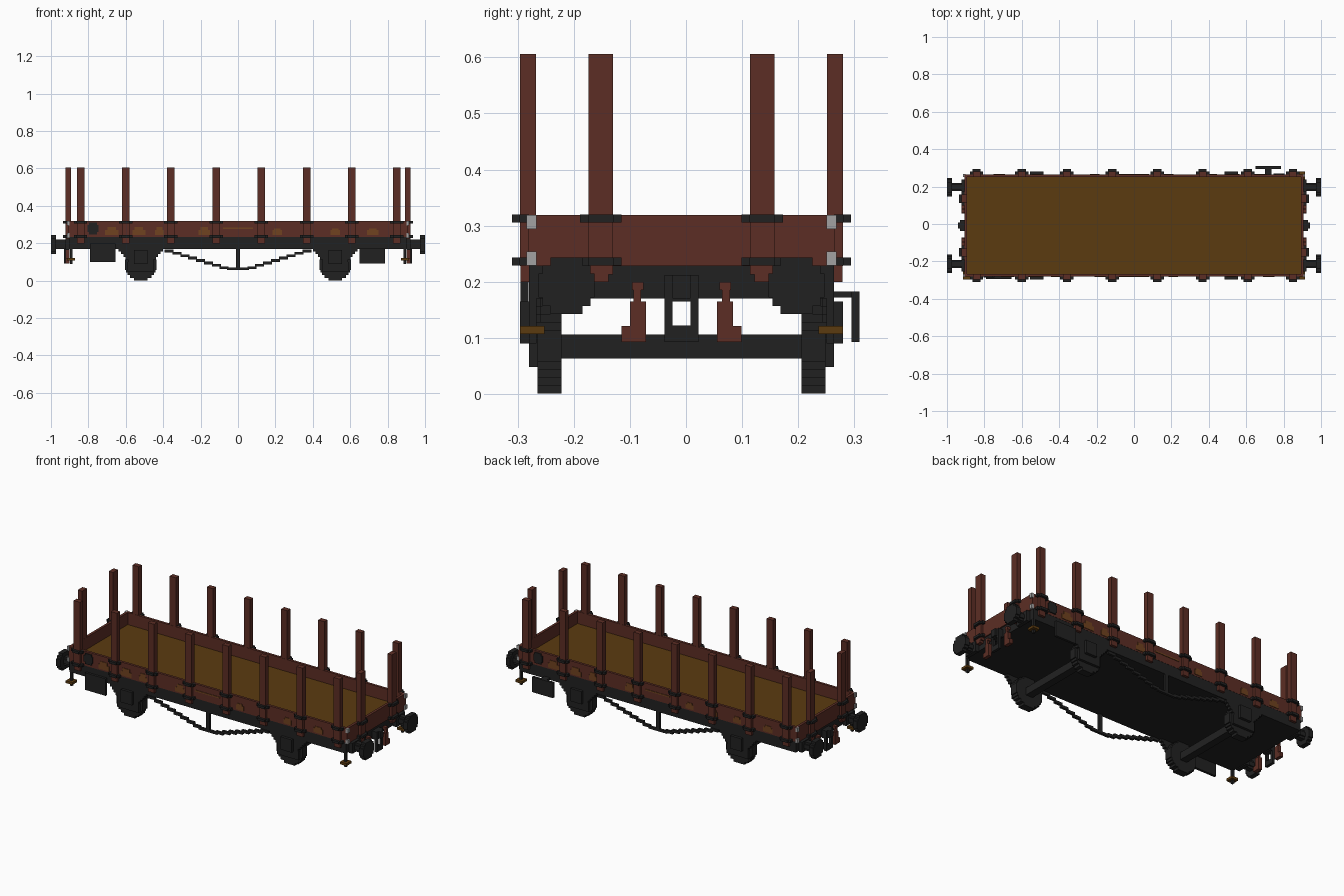
import bpy, bmesh, math
from mathutils import Vector

YC = -0.008          # wagon centre line
ROW = 0.0142         # block step size


def mat(name, col):
    m = bpy.data.materials.new(name)
    m.diffuse_color = (*col, 1)
    return m


RED = mat("oxide red", (0.107, 0.027, 0.018))
DARK = mat("charcoal", (0.0155, 0.0155, 0.0155))
WOOD = mat("floor brown", (0.105, 0.043, 0.005))
RUST = mat("rust orange", (0.16, 0.055, 0.014))
GREY = mat("light grey", (0.36, 0.36, 0.36))


def build(name, material, boxes):
    """One object from boxes (x0, x1, y0, y1, z0, z1), y measured from the centre line."""
    bm = bmesh.new()
    for x0, x1, y0, y1, z0, z1 in boxes:
        vs = bmesh.ops.create_cube(bm, size=1)["verts"]
        size = Vector((abs(x1 - x0), abs(y1 - y0), abs(z1 - z0)))
        bmesh.ops.scale(bm, vec=size, verts=vs)
        mid = Vector(((x0 + x1) / 2, (y0 + y1) / 2 + YC, (z0 + z1) / 2))
        bmesh.ops.translate(bm, vec=mid, verts=vs)
    me = bpy.data.meshes.new(name)
    bm.to_mesh(me)
    bm.free()
    me.materials.append(material)
    ob = bpy.data.objects.new(name, me)
    bpy.context.collection.objects.link(ob)
    return ob


def flip(boxes, x=False, y=False):
    """Boxes plus their mirrored copies."""
    out = list(boxes)
    if x:
        out += [(-b, -a, c, d, e, f) for a, b, c, d, e, f in out]
    if y:
        out += [(a, b, -d, -c, e, f) for a, b, c, d, e, f in out]
    return out


def disc(axis, c, r, z, d0, d1, rows):
    """Stepped disc: stacked rows, with its axis along x or y."""
    out, h = [], 2 * r / rows
    for i in range(rows):
        z0 = z - r + i * h
        w = math.sqrt(max(r * r - (z0 + h / 2 - z) ** 2, 0))
        w = max(round(w / ROW * 2) * ROW / 2, ROW)
        w = min(w, r)
        if axis == "y":
            out.append((c - w, c + w, d0, d1, z0, z0 + h))
        else:
            out.append((d0, d1, c - w, c + w, z0, z0 + h))
    return out


# body: underframe, floor and low walls
build("underframe", DARK, [(-0.9, 0.9, -0.272, 0.272, 0.17, 0.234)])
build("floor", WOOD, [(-0.892, 0.892, -0.258, 0.258, 0.234, 0.248)])
build("side_walls", RED, flip([(-0.907, 0.907, 0.258, 0.273, 0.234, 0.319)], y=True))
build("end_walls", RED, flip([(0.892, 0.907, -0.258, 0.258, 0.228, 0.319)], x=True))

# stakes along the sides and ends, with their clamps
xs = [-0.842 + i * 0.2417 for i in range(8)]
posts, clamps = [], []
for x in xs:
    posts += [(x - 0.02, x + 0.02, 0.259, 0.288, 0.228, 0.606),
              (x - 0.02, x + 0.02, 0.259, 0.287, 0.2, 0.228)]
    for z in (0.306, 0.229):
        clamps += [(x - 0.036, x + 0.036, 0.272, 0.290, z, z + ROW),
                   (x - 0.022, x + 0.022, 0.288, 0.302, z, z + ROW)]
build("side_stakes", RED, flip(posts, y=True))
build("side_clamps", DARK, flip(clamps, y=True))
posts = [(0.893, 0.921, 0.122, 0.166, 0.228, 0.606),
         (0.9, 0.921, 0.122, 0.166, 0.213, 0.228),
         (0.9, 0.921, 0.13, 0.158, 0.2, 0.213)]
clamps = []
for z in (0.306, 0.229):
    clamps += [(0.905, 0.923, 0.107, 0.181, z, z + ROW),
               (0.921, 0.935, 0.121, 0.167, z, z + ROW)]
build("end_stakes", RED, flip(posts, x=True, y=True))
build("end_clamps", DARK, flip(clamps, x=True, y=True))

# corner fittings
build("corner_fittings", GREY, flip(
    [(0.9, 0.914, 0.258, 0.276, z, z + 0.025) for z in (0.294, 0.229)], x=True, y=True))

# rust patches and the dark round badge, turned half round for the far side
patches = []
for i, (x, w) in enumerate([(-0.675, 0.035), (-0.53, 0.035), (-0.42, 0.025), (-0.18, 0.03),
                            (0.0, 0.08), (0.21, 0.025), (0.37, 0.02), (0.52, 0.025),
                            (0.72, 0.03)]):
    if w > 0.05:
        patches.append((x - w, x + w, -0.276, -0.27, 0.276, 0.284))
        continue
    patches += [(x - w, x + w, -0.276, -0.27, 0.243, 0.27),
                (x - w * 0.65, x + w * 0.65, -0.276, -0.27, 0.27, 0.288 if i < 5 else 0.28)]
turn = lambda bs: bs + [(-b, -a, -d, -c, e, f) for a, b, c, d, e, f in bs]
build("rust_patches", RUST, turn(patches))
build("round_badge", DARK, turn(disc("y", -0.775, 0.031, 0.279, -0.279, -0.27, 5)))

# buffers
buf = disc("x", 0.205, 0.05, 0.193, 0.972, 1.0, 7)
buf += disc("x", 0.205, 0.025, 0.195, 0.92, 0.972, 4)
buf += [(0.9, 0.922, 0.165, 0.245, 0.165, 0.226)]
build("buffers", DARK, flip(buf, x=True, y=True))

# wheels, axles, leaf springs and axle boxes
wheels, axles, springs = [], [], []
for cx in (-0.52, 0.52):
    wheels += disc("y", cx, 0.085, 0.086, 0.214, 0.257, 12)
    axles.append((cx - 0.022, cx + 0.022, -0.215, 0.215, 0.063, 0.106))
    for i in range(5):
        w = 0.118 - i * 0.0125
        springs.append((cx - w, cx + w, 0.25, 0.272, 0.156 - i * ROW, 0.1705 - i * ROW))
    springs += [(cx - 0.07, cx + 0.07, 0.255, 0.272, 0.048, 0.1),
                (cx - 0.036, cx + 0.036, 0.27, 0.288, 0.09, 0.165)]
build("wheels", DARK, flip(wheels, y=True))
build("axles", DARK, axles)
build("springs_and_axle_boxes", DARK, flip(springs, y=True))

# stepped truss rods with a middle strut
rod = [(-0.06, 0.06, 0.258, 0.272, 0.056, 0.07), (-0.012, 0.012, 0.258, 0.272, 0.06, 0.175)]
n = 8
for i in range(n):
    x0, z0 = 0.05 + i * 0.042, 0.062 + i * 0.0128
    rod += [(s * x0, s * (x0 + 0.048), 0.258, 0.272, z0, z0 + 0.015) for s in (1, -1)]
build("truss_rods", DARK, flip(rod, y=True))

# hanging side panels, one on each side
build("front_panel", DARK, [(-0.79, -0.655, -0.287, -0.273, 0.1, 0.2)])
build("rear_panel", DARK, [(0.65, 0.785, 0.303, 0.317, 0.093, 0.183),
                           (0.7, 0.735, 0.27, 0.304, 0.172, 0.183)])

# coupling hook and link ring
hook = [(0.9, 0.93, -0.03, 0.03, 0.165, 0.212),
        (0.914, 0.942, -0.016, 0.016, 0.17, 0.212),
        (0.914, 0.93, -0.03, 0.03, 0.093, 0.122),
        (0.914, 0.93, -0.03, -0.016, 0.12, 0.17),
        (0.914, 0.93, 0.016, 0.03, 0.12, 0.17)]
build("couplings", DARK, flip(hook, x=True))

# air hoses
hose = [(0.9, 0.921, 0.068, 0.088, 0.185, 0.2),
        (0.907, 0.921, 0.072, 0.086, 0.12, 0.19),
        (0.9, 0.921, 0.063, 0.092, 0.107, 0.165),
        (0.9, 0.921, 0.063, 0.107, 0.093, 0.121)]
build("air_hoses", RED, flip(hose, x=True, y=True))

# corner steps on hangers
hangers, treads = [], []
for sx, sy in ((1, 1), (1, -1), (-1, -1)):
    hangers.append((sx * 0.885, sx * 0.899, sy * 0.258, sy * 0.272, 0.09, 0.175))
    treads.append((sx * 0.871, sx * 0.914, sy * 0.244, sy * 0.288, 0.107, 0.121))
build("step_hangers", DARK, hangers)
build("step_treads", WOOD, treads)
